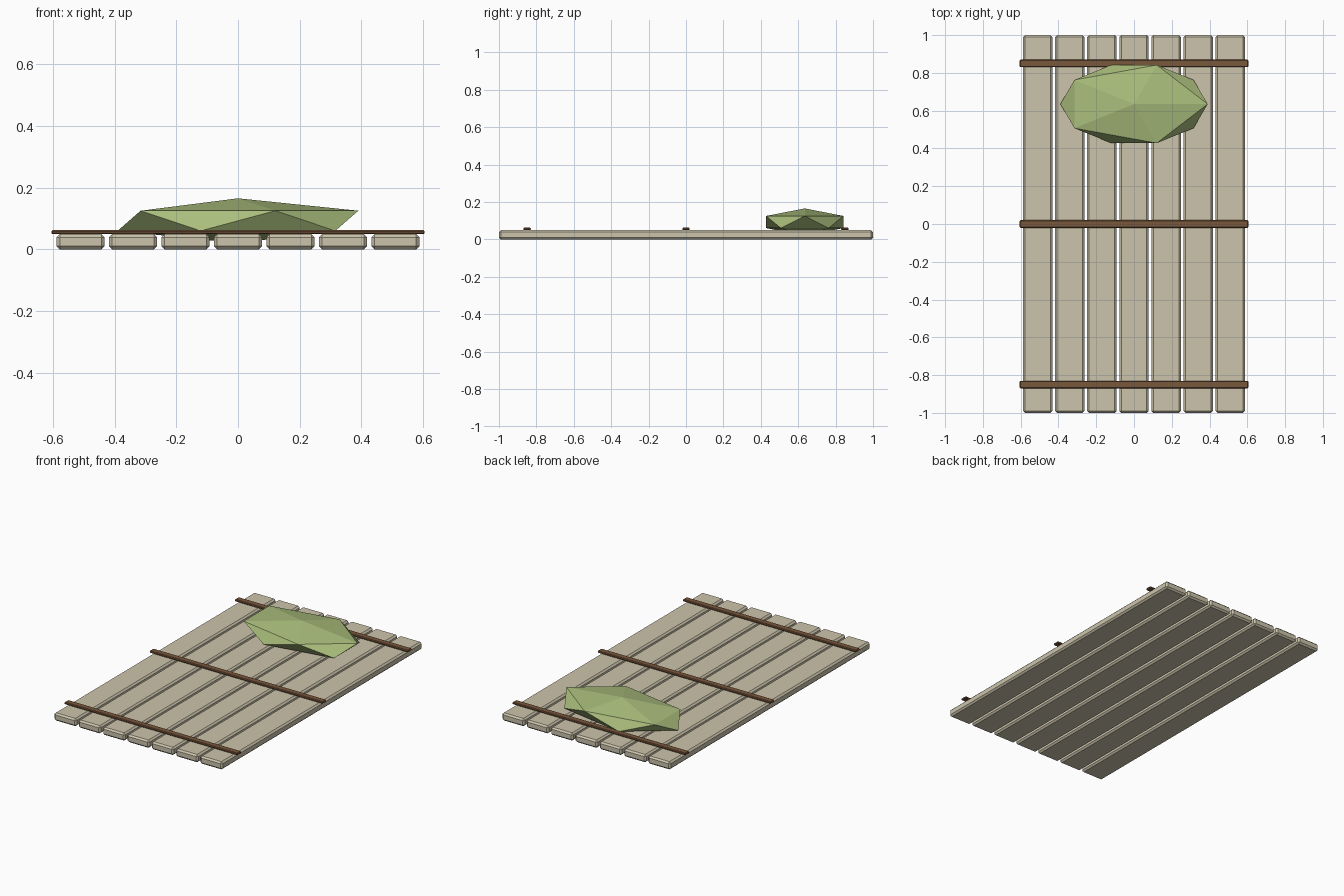
import bpy

cube = bpy.data.objects.get("Cube")
if cube:
    bpy.data.objects.remove(cube, do_unlink=True)


def material(name, rgb):
    mat = bpy.data.materials.new(name)
    mat.use_nodes = True
    colour = (*rgb, 1)
    mat.diffuse_color = colour
    mat.node_tree.nodes["Principled BSDF"].inputs["Base Color"].default_value = colour
    return mat


pale_wood = material("pale wood", (0.60, 0.55, 0.41))
brown_strap = material("brown strap", (0.19, 0.095, 0.045))
green_cloth = material("green cloth", (0.40, 0.51, 0.20))


def box(name, centre, size, bevel, mat):
    bpy.ops.mesh.primitive_cube_add(size=1, location=centre)
    obj = bpy.context.object
    obj.name = name
    obj.scale = size
    bpy.ops.object.transform_apply(location=False, rotation=False, scale=True)
    mod = obj.modifiers.new("soft edges", 'BEVEL')
    mod.width = bevel
    mod.segments = 1
    obj.data.materials.append(mat)
    return obj


# Seven lengthwise planks
for i in range(7):
    box(f"plank_{i + 1}", ((i - 3) * 0.17, 0, 0.0245), (0.155, 2, 0.049), 0.01, pale_wood)

# Three straps lying across the planks
for name, y in (("front_strap", -0.85), ("middle_strap", 0), ("back_strap", 0.85)):
    box(name, (0, y, 0.0555), (1.21, 0.04, 0.013), 0.004, brown_strap)

# Faceted pillow, sunk slightly between the planks
bpy.ops.mesh.primitive_ico_sphere_add(subdivisions=1, radius=1, location=(0, 0.635, 0.0925))
pillow = bpy.context.object
pillow.name = "pillow"
pillow.scale = (0.436, 0.243, 0.0727)
bpy.ops.object.transform_apply(location=False, rotation=False, scale=True)
pillow.data.materials.append(green_cloth)
